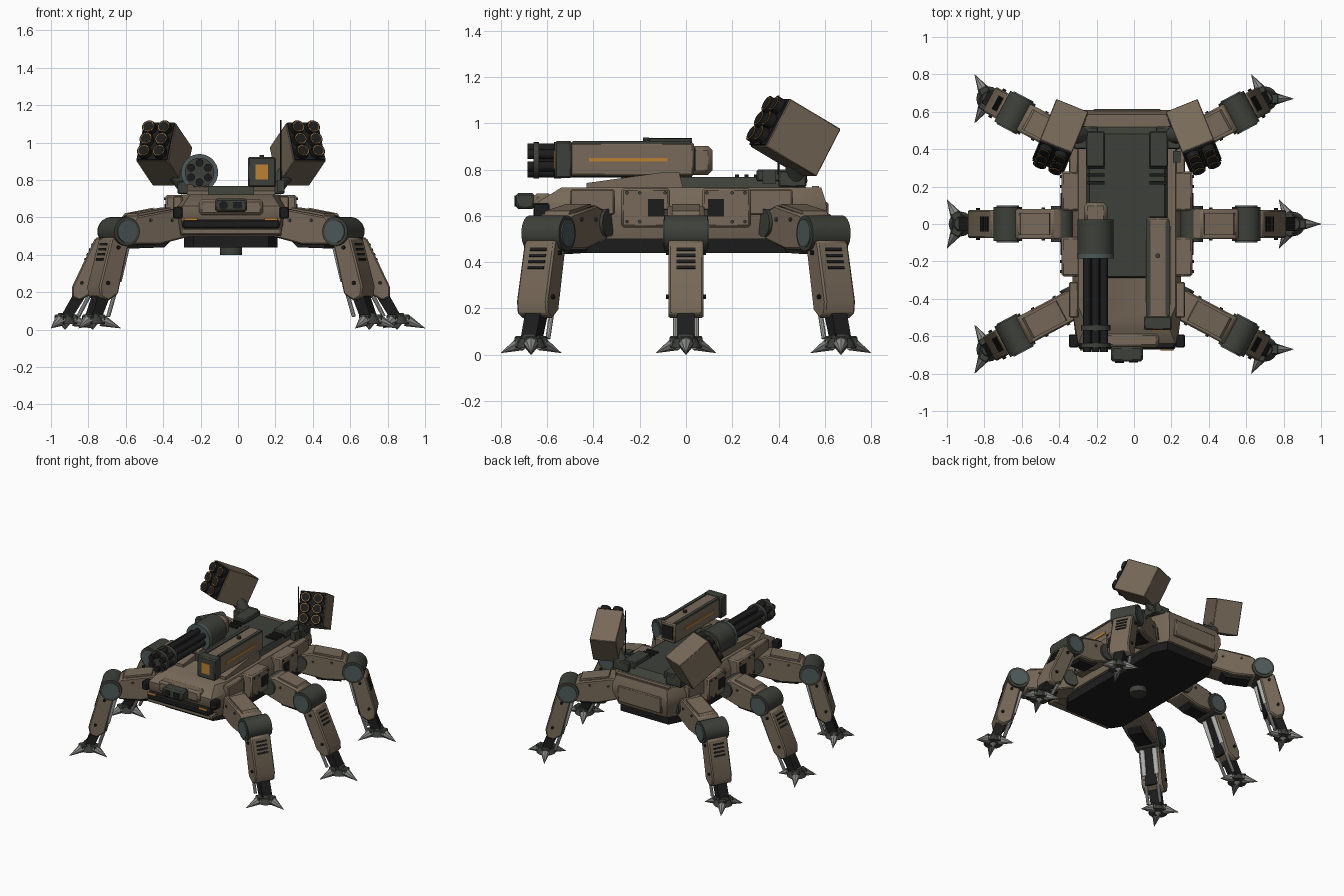
import bpy, bmesh, math
from mathutils import Matrix, Vector

if "Cube" in bpy.data.objects:
    bpy.data.objects.remove(bpy.data.objects["Cube"])

COLS = {
    "tan_armour": (0.185, 0.142, 0.100), "dark_olive": (0.048, 0.052, 0.042),
    "black_metal": (0.012, 0.012, 0.012), "steel_claw": (0.25, 0.25, 0.245),
    "bright_piston": (0.42, 0.44, 0.42), "amber": (0.50, 0.22, 0.035),
    "joint_grey": (0.075, 0.10, 0.10),
}
MAT = {}
for k, c in COLS.items():
    MAT[k] = bpy.data.materials.new(k)
    MAT[k].diffuse_color = (*c, 1)
TAN, DARK, BLACK, STEEL, BRIGHT, AMBER, JOINT = COLS

BODY = Matrix.Translation((-0.0375, 0, 0))
R = math.radians


def finish(name, bm, mat, M, bevel=0.0):
    bmesh.ops.recalc_face_normals(bm, faces=bm.faces)
    me = bpy.data.meshes.new(name)
    bm.to_mesh(me)
    bm.free()
    me.transform(M)
    me.materials.append(MAT[mat])
    me.shade_smooth()
    me.set_sharp_from_angle(angle=R(32))
    ob = bpy.data.objects.new(name, me)
    bpy.context.collection.objects.link(ob)
    if bevel:
        b = ob.modifiers.new("edge", 'BEVEL')
        b.width, b.segments = bevel, 1
    return ob


def box(name, loc, size, mat, M=BODY, rot=None, bevel=0.0):
    bm = bmesh.new()
    bmesh.ops.create_cube(bm, size=1)
    L = Matrix.Translation(loc) @ (rot or Matrix()) @ Matrix.Diagonal((*size, 1))
    bmesh.ops.transform(bm, matrix=L, verts=bm.verts)
    return finish(name, bm, mat, M, bevel)


def rod(name, a, b, r, mat, M=BODY, r2=None, seg=20):
    """Cylinder or cone from point a to point b."""
    a, b = Vector(a), Vector(b)
    bm = bmesh.new()
    bmesh.ops.create_cone(bm, cap_ends=True, segments=seg, radius1=r,
                          radius2=r if r2 is None else r2, depth=(b - a).length)
    q = (b - a).to_track_quat('Z', 'Y').to_matrix().to_4x4()
    bmesh.ops.transform(bm, matrix=Matrix.Translation((a + b) / 2) @ q, verts=bm.verts)
    return finish(name, bm, mat, M)


def loft(name, rings, mat, M=BODY, bevel=0.0):
    """Join closed rings of points and cap both ends."""
    bm = bmesh.new()
    vs = [[bm.verts.new(p) for p in ring] for ring in rings]
    n = len(vs[0])
    for lo, hi in zip(vs, vs[1:]):
        for i in range(n):
            j = (i + 1) % n
            bm.faces.new((lo[i], lo[j], hi[j], hi[i]))
    bm.faces.new(vs[0])
    bm.faces.new(vs[-1])
    return finish(name, bm, mat, M, bevel)


def plan(z, half):
    """Mirror a half outline into a full ring at height z."""
    return [(x, y, z) for x, y in half] + [(-x, y, z) for x, y in reversed(half)]


def slab(name, prof, half, mat, M, bevel=0.0):
    """Profile in (x, z) spread across y."""
    return loft(name, [[(u, s * half, z) for u, z in prof] for s in (-1, 1)], mat, M, bevel)


# Hull
belly = [(.20, -.53), (.25, -.45), (.25, .45), (.20, .55)]
loft("belly", [plan(.44, belly), plan(.52, belly)], BLACK)
rod("belly_sensor", (0, 0, .40), (0, 0, .45), .06, DARK)
loft("hull", [plan(.50, [(.25, -.58), (.27, -.50), (.27, .45), (.20, .57)]),
              plan(.61, [(.27, -.64), (.29, -.48), (.29, .46), (.23, .61)]),
              plan(.66, [(.26, -.64), (.29, -.48), (.29, .46), (.23, .605)]),
              plan(.722, [(.22, -.54), (.26, -.44), (.26, .45), (.21, .585)])], TAN)
loft("rear_deck", [plan(.71, [(.22, -.29), (.22, .53)]),
                   plan(.768, [(.20, -.28), (.20, .48)])], DARK)
box("rear_bar", (0, .56, .72), (.44, .03, .02), TAN)
box("rear_plate", (0, .600, .60), (.36, .03, .12), TAN, bevel=.006)

# Bumper and nose details
box("bumper", (0, -.625, .565), (.52, .09, .05), BLACK, bevel=.01)
box("bumper_lip", (0, -.61, .525), (.54, .08, .035), TAN, bevel=.008)
box("nose_plate", (0, -.62, .655), (.34, .08, .085), TAN, bevel=.015)
box("nose_sensor", (0, -.695, .665), (.17, .08, .07), DARK, bevel=.01)
rod("nose_lens", (-.04, -.72, .665), (-.04, -.742, .665), .024, BLACK)
box("nose_screen", (.035, -.737, .665), (.05, .008, .035), BLACK)
for s in (-1, 1):
    # Sloped gun plinth
    rings = [[(s * x, y, z) for x in (.12, .235) for y, z in
              (((-.43, .742), (-.09, .79), (-.03, .79), (-.01, .71), (-.43, .71)))]]
    loft("gun_plinth", [rings[0][:5], rings[0][5:]], TAN)
    box("headlight", (s * .215, -.672, .59), (.07, .008, .014), AMBER)
    box("nose_corner", (s * .285, -.625, .625), (.05, .07, .06), BLACK, bevel=.006)
    for y in (-.405, .365):
        box("side_shield", (s * .285, y, .66), (.05, .19, .11), TAN, bevel=.006)
    for t in (-1, 1):
        # Armour boxes on either side of the middle leg
        box("side_box", (s * .30, t * .175, .635), (.10, .21, .17), TAN, bevel=.01)
        box("side_window", (s * .351, t * .13, .635), (.008, .07, .075), BLACK)
        for y in (.09, .20, .255):
            for z in (.575, .70):
                rod("side_bolt", (s * .34, t * y, z), (s * .357, t * y, z), .008, DARK, seg=8)
    # Deck vents and launcher mounts
    for i in range(5):
        box("deck_vent", (s * .165, .22 + i * .042, .772), (.09, .018, .012), BLACK)
    box("launcher_mount", (s * .17, .40, .775), (.10, .19, .05), DARK, bevel=.006)
    box("launcher_base", (s * .22, .46, .76), (.13, .12, .07), DARK, bevel=.006)
    rod("launcher_post", (s * .23, .48, .75), (s * .32, .47, .87), .045, DARK)

    # Rocket launcher
    L = (BODY @ Matrix.Translation((s * .36, .465, .943))
         @ Matrix.Rotation(R(22) * s, 4, 'Z') @ Matrix.Rotation(R(-29), 4, 'X'))
    box("launcher_box", (0, .01, 0), (.185, .27, .235), TAN, L, bevel=.004)
    box("launcher_face", (0, -.128, 0), (.175, .012, .225), BLACK, L)
    for cx in (-.044, .044):
        for cz in (-.073, 0, .073):
            rod("rocket_tube", (cx, -.12, cz), (cx, -.165, cz), .037, BLACK, L, seg=16)
            rod("rocket_rim", (cx, -.163, cz), (cx, -.167, cz), .031, AMBER, L, seg=16)
            rod("rocket_nose", (cx, -.164, cz), (cx, -.169, cz), .0275, BLACK, L, seg=16)

# Antenna
box("antenna_base", (.265, .36, .77), (.04, .06, .06), DARK)
rod("antenna", (.265, .40, .78), (.265, .40, 1.12), .004, BLACK, seg=8)

# Rotary cannon
gx, gz = -.168, .84
box("cannon_mount", (gx, -.06, .77), (.10, .16, .10), DARK, bevel=.006)
box("cannon_rear", (gx, .06, gz), (.125, .11, .125), TAN, bevel=.02)
rod("cannon_drum", (gx, .025, gz), (gx, -.165, gz), .096, DARK, seg=32)
rod("cannon_drum_rim", (gx, -.16, gz), (gx, -.185, gz), .099, JOINT, seg=32)
rod("cannon_core", (gx, -.17, gz), (gx, -.64, gz), .028, BLACK)
for y0, y1 in ((-.54, -.57), (-.635, -.66)):
    rod("barrel_ring", (gx, y0, gz), (gx, y1, gz), .079, DARK, seg=24)
for i in range(6):
    a = R(60 * i + 30)
    x, z = gx + .052 * math.cos(a), gz + .052 * math.sin(a)
    rod("barrel", (x, -.17, z), (x, -.685, z), .021, BLACK, seg=12)

# Beam weapon
bx = .165
box("beam_housing", (bx, -.235, .845), (.12, .54, .145), TAN, bevel=.008)
box("beam_muzzle", (bx, -.53, .843), (.15, .075, .16), DARK, bevel=.008)
box("beam_lens", (bx, -.569, .843), (.066, .008, .08), AMBER)
box("beam_tail", (bx, .035, .845), (.09, .012, .10), BLACK)
rod("beam_sight", (bx, -.17, .91), (bx, -.17, .935), .013, DARK, seg=10)
for s in (-1, 1):
    box("beam_top_rail", (bx + s * .052, -.235, .917), (.024, .51, .014), DARK)
    box("beam_stripe", (bx + s * .061, -.25, .843), (.008, .34, .016), AMBER)

# Legs, drawn along local x from the hip, with the knee at distance k
UPPER = [(.04, .50), (.05, .62), (.13, .645), (.35, .605), (.40, .53), (.36, .455), (.22, .455)]
PANEL = [(.14, .62), (.15, .652), (.33, .622), (.36, .58)]
UNDER = [(.08, .53), (.34, .50), (.33, .435), (.18, .44)]
LOWER = [(.385, .485), (.42, .505), (.495, .49), (.585, .23), (.58, .175), (.535, .155), (.475, .19)]
CORE = [(.39, .46), (.43, .47), (.52, .19), (.465, .19)]
STRUT = [(.485, .22), (.56, .22), (.63, .06), (.565, .06)]


def leg(hx, hy, ang, k):
    M = BODY @ Matrix.Translation((hx, hy, 0)) @ Matrix.Rotation(R(ang), 4, 'Z')
    lean = (k - .41) / .47

    def up(prof):
        return [(u * k / .41, z) for u, z in prof]

    def low(u, z):
        return u + lean * (z - .05)

    def lows(prof):
        return [(low(u, z), z) for u, z in prof]

    tilt = Matrix.Rotation(-math.atan(.346 - lean), 4, 'Y')
    rod("hip_joint", (.06, -.095, .57), (.06, .095, .57), .06, DARK, M)
    slab("upper_leg", up(UPPER), .08, TAN, M, .008)
    slab("upper_leg_panel", up(PANEL), .06, TAN, M)
    slab("upper_leg_underside", up(UNDER), .05, BLACK, M)
    rod("knee", (k, -.092, .525), (k, .092, .525), .077, DARK, M, seg=28)
    slab("lower_leg", lows(LOWER), .075, TAN, M, .008)
    slab("lower_leg_core", lows(CORE), .045, BLACK, M)
    slab("ankle_strut", lows(STRUT), .037, BLACK, M)
    for i in range(4):
        z = .455 - i * .026
        box("leg_vent", (low(.495 + (.49 - z) * .346, z), 0, z), (.008, .08, .013), BLACK, M, tilt)
    for s in (-1, 1):
        rod("knee_cap", (k, s * .09, .525), (k, s * .099, .525), .060, JOINT, M, seg=28)
        rod("piston_sleeve", (low(.395, .44), s * .045, .44), (low(.455, .26), s * .045, .26),
            .018, BRIGHT, M, seg=12)
        rod("piston_rod", (low(.44, .30), s * .045, .30), (.53, s * .045, .07), .011, BRIGHT, M, seg=10)
        for u, z in ((.46, .44), (.535, .25)):
            rod("leg_bolt", (low(u, z), s * .07, z), (low(u, z), s * .086, z), .010, BLACK, M, seg=8)
        for u in (.16, .29):
            rod("arm_bolt", (u, s * .07, .585), (u, s * .087, .585), .009, DARK, M, seg=8)
    # Foot with three claws that all share one heading
    F = Matrix.Translation(M @ Vector((.60, 0, 0)))
    rod("foot", (0, 0, .03), (0, 0, .07), .066, DARK, F, .048, seg=16)
    rod("ankle", (0, 0, .065), (0, 0, .09), .045, DARK, F, .035, seg=16)
    rod("foot_spike", (0, 0, .035), (0, 0, 0), .03, STEEL, F, .002, seg=8)
    for i in range(3):
        c, s = math.cos(R(120 * i)), math.sin(R(120 * i))
        box("claw_root", (c * .045, s * .045, .055), (.05, .055, .05), DARK, F,
            Matrix.Rotation(R(120 * i), 4, 'Z'), .006)
        rod("claw", (c * .05, s * .05, .05), (c * .15, s * .15, .008), .033, STEEL, F, .001, seg=8)


for s in (0, 1):
    sx = 1 - 2 * s
    leg(sx * .2875, 0, 180 * s, .35)
    for t in (-1, 1):
        leg(sx * .21, t * .388, 180 * s + sx * t * 28, .44)

for m in bpy.data.materials:
    if m.users and not m.is_grease_pencil:
        m.use_nodes = True
        m.node_tree.nodes["Principled BSDF"].inputs["Base Color"].default_value = m.diffuse_color
